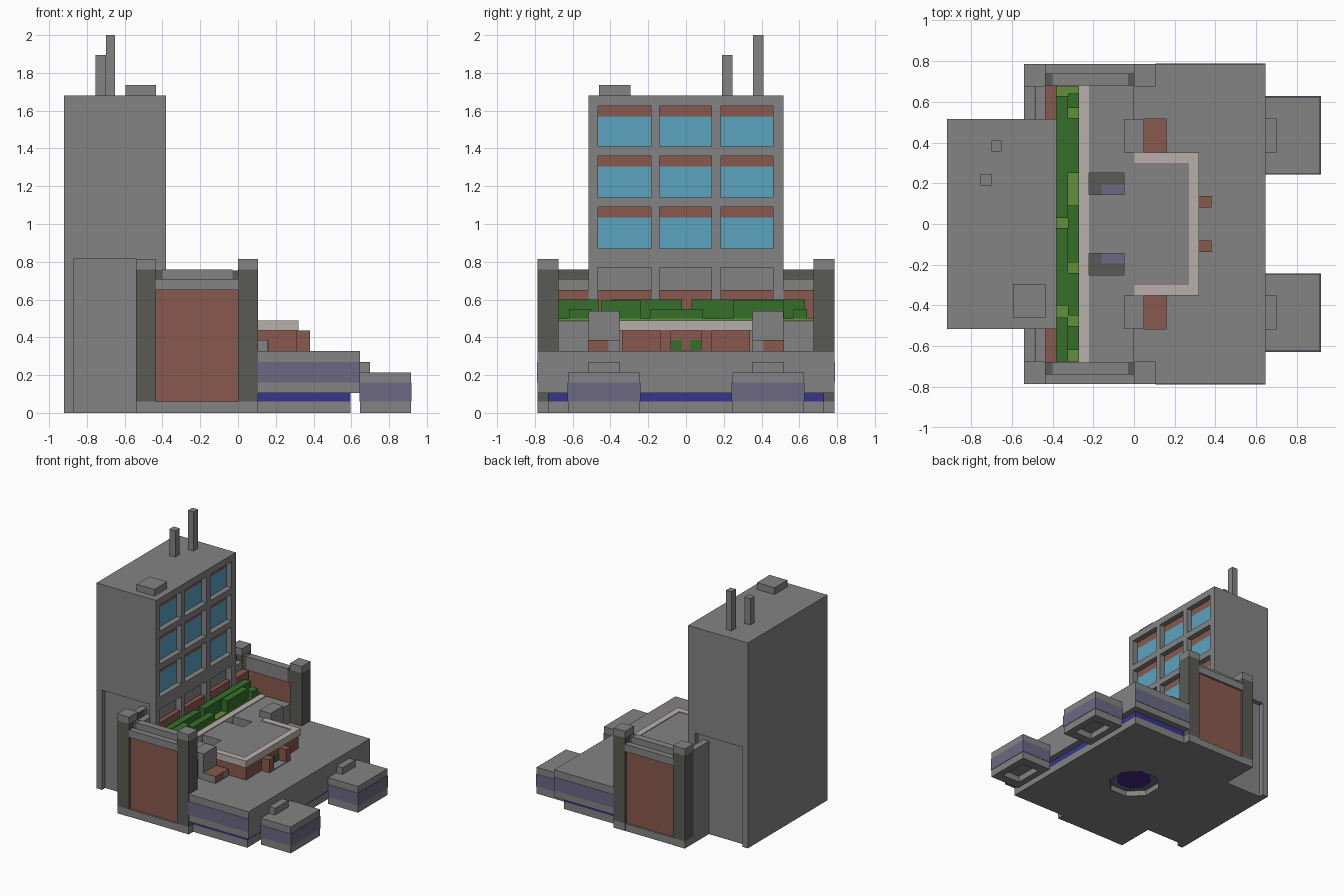
import bpy, bmesh
from mathutils import Matrix, Vector

if "Cube" in bpy.data.objects:
    bpy.data.objects.remove(bpy.data.objects["Cube"])


def mat(name, *rgb):
    m = bpy.data.materials.new(name)
    m.use_nodes = True
    m.diffuse_color = (*rgb, 1)
    b = m.node_tree.nodes["Principled BSDF"]
    b.inputs["Base Color"].default_value = (*rgb, 1)
    b.inputs["Roughness"].default_value = 0.8
    return m


gray = mat("concrete", .23, .23, .23)
dark = mat("dark_stone", .10, .10, .09)
brick = mat("brick", .25, .10, .075)
glass = mat("window_blue", .105, .37, .53)
purple = mat("muted_purple", .15, .14, .23)
blue = mat("deep_blue", .04, .036, .26)
grass = mat("grass", .12, .28, .045)
leaf = mat("hedge_green", .036, .16, .024)
white = mat("pale_stone", .48, .43, .41)
violet = mat("violet", .06, .02, .25)


def finish(name, bm, m):
    me = bpy.data.meshes.new(name)
    bm.to_mesh(me)
    bm.free()
    o = bpy.data.objects.new(name, me)
    bpy.context.collection.objects.link(o)
    if m:
        me.materials.append(m)
    return o


def boxes(name, m, *ranges, mirror=False):
    """One object from (x0, x1, y0, y1, z0, z1) boxes, optionally mirrored in y."""
    bm = bmesh.new()
    todo = list(ranges)
    if mirror:
        todo += [(a, b, -d, -c, e, f) for a, b, c, d, e, f in ranges]
    for a, b, c, d, e, f in todo:
        t = Matrix.Translation(((a + b) / 2, (c + d) / 2, (e + f) / 2))
        s = Matrix.Diagonal((b - a, d - c, f - e, 1))
        bmesh.ops.create_cube(bm, size=1, matrix=t @ s)
    return finish(name, bm, m)


def octagon(name, m, r, z0, z1):
    bm = bmesh.new()
    turn = Matrix.Rotation(0.3927, 4, 'Z')
    bmesh.ops.create_cone(bm, cap_ends=True, segments=8, radius1=r, radius2=r, depth=z1 - z0,
                          matrix=Matrix.Translation((0, 0, (z0 + z1) / 2)) @ turn)
    return finish(name, bm, m)


def rounded_plate(name, m, lo, hi, r, steps, origin, u, v):
    """Flat plate with rounded corners; u and v are its width and height directions."""
    bm = bmesh.new()
    pts = []
    for i, (cx, cy) in enumerate(((1, 1), (0, 1), (0, 0), (1, 0))):
        corner = Vector((hi[0] - r if cx else lo[0] + r, hi[1] - r if cy else lo[1] + r))
        for k in range(steps + 1):
            d = Vector((r, 0))
            d.rotate(Matrix.Rotation(1.5708 * (i + k / steps), 2))
            pts.append(corner + d)
    f = bm.faces.new([bm.verts.new(Vector(origin) + Vector(u) * p.x + Vector(v) * p.y) for p in pts])
    f.normal_update()
    ext = bmesh.ops.extrude_face_region(bm, geom=[f])
    moved = [g for g in ext["geom"] if isinstance(g, bmesh.types.BMVert)]
    bmesh.ops.translate(bm, verts=moved, vec=f.normal * 0.006)
    bmesh.ops.recalc_face_normals(bm, faces=bm.faces)
    return finish(name, bm, m)


def cut(target, cutter):
    mod = target.modifiers.new("cut", 'BOOLEAN')
    mod.object, mod.solver = cutter, 'EXACT'
    bpy.context.view_layer.objects.active = target
    bpy.ops.object.modifier_apply(modifier=mod.name)
    bpy.data.objects.remove(cutter)


# Tower with recessed window bays and recessed lower sides
tower = boxes("tower", gray, (-.92, -.38, -.515, .515, 0, 1.68))
cols = [(-.465, -.185), (-.14, .135), (.185, .46)]
rows = [(.87, 1.09), (1.14, 1.36), (1.41, 1.625)]
bays = [(-.43, -.3, a, b, c, d) for a, b in cols for c, d in rows + [(.49, .77)]]
cut(tower, boxes("bay_cutter", None, *bays))
cut(tower, boxes("side_cutter", None, (-.87, -.44, .475, .6, -.1, .815), mirror=True))
boxes("window_glass", glass, *[(-.432, -.425, a, b, c, d - .055) for a, b in cols for c, d in rows])
boxes("window_header", brick, *[(-.432, -.425, a, b, d - .055, d) for a, b in cols for c, d in rows])
boxes("lower_bay_brick", brick, *[(-.432, -.395, a, b, .49, .65) for a, b in cols])
rounded_plate("tower_back_panel", dark, (-.465, .05), (.465, 1.63), .04, 3,
              (-.918, 0, 0), (0, -1, 0), (0, 0, 1))
boxes("roof_chimneys", gray, (-.7, -.65, .355, .41, 1.68, 2), (-.755, -.7, .19, .245, 1.68, 1.895))
boxes("roof_unit", gray, (-.595, -.435, -.46, -.295, 1.68, 1.735))

# Foundation with an octagonal recess underneath
base = boxes("foundation", gray, (-.54, .595, -.73, .73, 0, .06))
cut(base, octagon("base_cutter", None, .2, -.1, .05))
octagon("base_recess_ring", purple, .199, .045, .052)
octagon("base_recess_center", violet, .135, .038, .046)

# Podium with coloured bands and lawn
boxes("podium_blue_layer", blue, (.0, .595, -.73, .73, .06, .105))
boxes("podium", gray, (0, .645, -.785, .785, .105, .328))
boxes("podium_side_band", purple, (.105, .645, .783, .788, .16, .27), mirror=True)
for name, a, b in (("left", .62, .785), ("middle", -.245, .245), ("right", -.785, -.62)):
    rounded_plate("podium_band_" + name, purple, (a, .16), (b, .27), .02, 2,
                  (.642, 0, 0), (0, 1, 0), (0, 0, 1))
rounded_plate("lawn", grass, (.205, -.73), (.595, .73), .025, 3, (0, 0, .326), (1, 0, 0), (0, 1, 0))

# Front planter blocks
for s, side in ((1, "left"), (-1, "right")):
    y = s * .435
    block = boxes("planter_block_" + side, gray, (.645, .915, y - .19, y + .19, 0, .215))
    cut(block, boxes("planter_cutter", None, (.7, .86, y - .115, y + .115, -.1, .05)))
    boxes("planter_band_" + side, purple, (.643, .918, y - .193, y + .193, .06, .16))
    rounded_plate("planter_grass_" + side, grass, (.65, y - .135), (.86, y + .135), .025, 3,
                  (0, 0, .212), (1, 0, 0), (0, 1, 0))
    boxes("planter_step_" + side, gray, (.645, .7, y - .085, y + .085, .2, .27))

# Main hall with roof openings
hall = boxes("hall", gray, (-.44, 0, -.68, .68, .06, .484))
cut(hall, boxes("skylight_cutter", None, (-.22, -.05, .145, .25, .385, .6), mirror=True))
boxes("skylight_floor", dark, (-.22, -.05, .145, .25, .38, .388), mirror=True)
boxes("skylight_glass", purple, (-.16, -.05, .145, .195, .388, .394), mirror=True)
boxes("roof_kerb", white, (-.27, -.22, -.68, .68, .45, .49))
boxes("rear_ledge", brick, (-.44, -.38, .515, .68, .3, .65), mirror=True)

# Entrance pavilion
boxes("entrance_walls", brick, (0, .31, -.34, .34, .32, .435))
boxes("entrance_roof", gray, (-.01, .27, -.31, .31, .43, .484))
boxes("entrance_side_rim", white, (0, .32, .3, .352, .435, .49), mirror=True)
boxes("entrance_front_rim", white, (.27, .32, -.3, .3, .435, .49))
boxes("entrance_posts", brick, (.3, .38, .08, .137, .328, .435), mirror=True)
boxes("entrance_doors", leaf, (.308, .316, .022, .08, .328, .385), mirror=True)
boxes("entrance_path", gray, (.31, .38, -.08, .08, .327, .334))

# Stepped blocks beside the entrance
boxes("step_tower", gray, (-.05, .05, .352, .515, .33, .54), mirror=True)
boxes("step_ledge", brick, (.05, .16, .352, .515, .328, .385), mirror=True)
boxes("step_ledge_side", gray, (.05, .16, .513, .518, .328, .385),
      (.157, .162, .352, .41, .328, .385), mirror=True)

# Roof garden hedge in two rows, with gaps showing grass
boxes("garden_grass", grass, (-.38, -.27, -.675, .675, .48, .5))
rear_runs = [(-.675, -.46), (-.4, -.02), (.03, .3), (.3, .63)]
front_runs = [(-.62, -.5), (-.45, -.24), (-.19, .09), (.25, .52), (.57, .64)]
boxes("hedge_rear", leaf, *[(-.38, -.325, a, b, .49, .6) for a, b in rear_runs])
boxes("hedge_front", leaf, *[(-.325, -.27, a, b, .49, .55 + .045 * (i % 2))
                             for i, (a, b) in enumerate(front_runs)])

# Side screens: pillars, brick panels and beams
pillars = [(-.54, -.435), (0, .105)]
boxes("pillar_base", gray, *[(a, b, .675, .787, 0, .06) for a, b in pillars], mirror=True)
boxes("pillar_shaft", dark, *[(a, b, .675, .787, .06, .76) for a, b in pillars], mirror=True)
boxes("pillar_cap", gray, *[(a, b, .675, .787, .76, .815) for a, b in pillars], mirror=True)
boxes("screen_base", gray, (-.435, 0, .69, .785, 0, .06), mirror=True)
boxes("screen_panel", brick, (-.435, 0, .69, .77, .06, .65), mirror=True)
boxes("screen_lower_beam", gray, (-.435, 0, .73, .787, .65, .71), mirror=True)
boxes("screen_upper_beam", gray, (-.4, -.03, .68, .74, .65, .76), mirror=True)
boxes("screen_bracket", dark, (-.435, -.4, .68, .74, .65, .755),
      (-.03, 0, .68, .74, .65, .755), mirror=True)

# Walls joining the screens to the tower
boxes("link_wall", gray, (-.54, -.435, .47, .68, 0, .71), (-.54, -.49, .47, .68, .71, .76), mirror=True)
boxes("link_wall_face", dark, (-.49, -.485, .515, .68, .71, .758), mirror=True)
